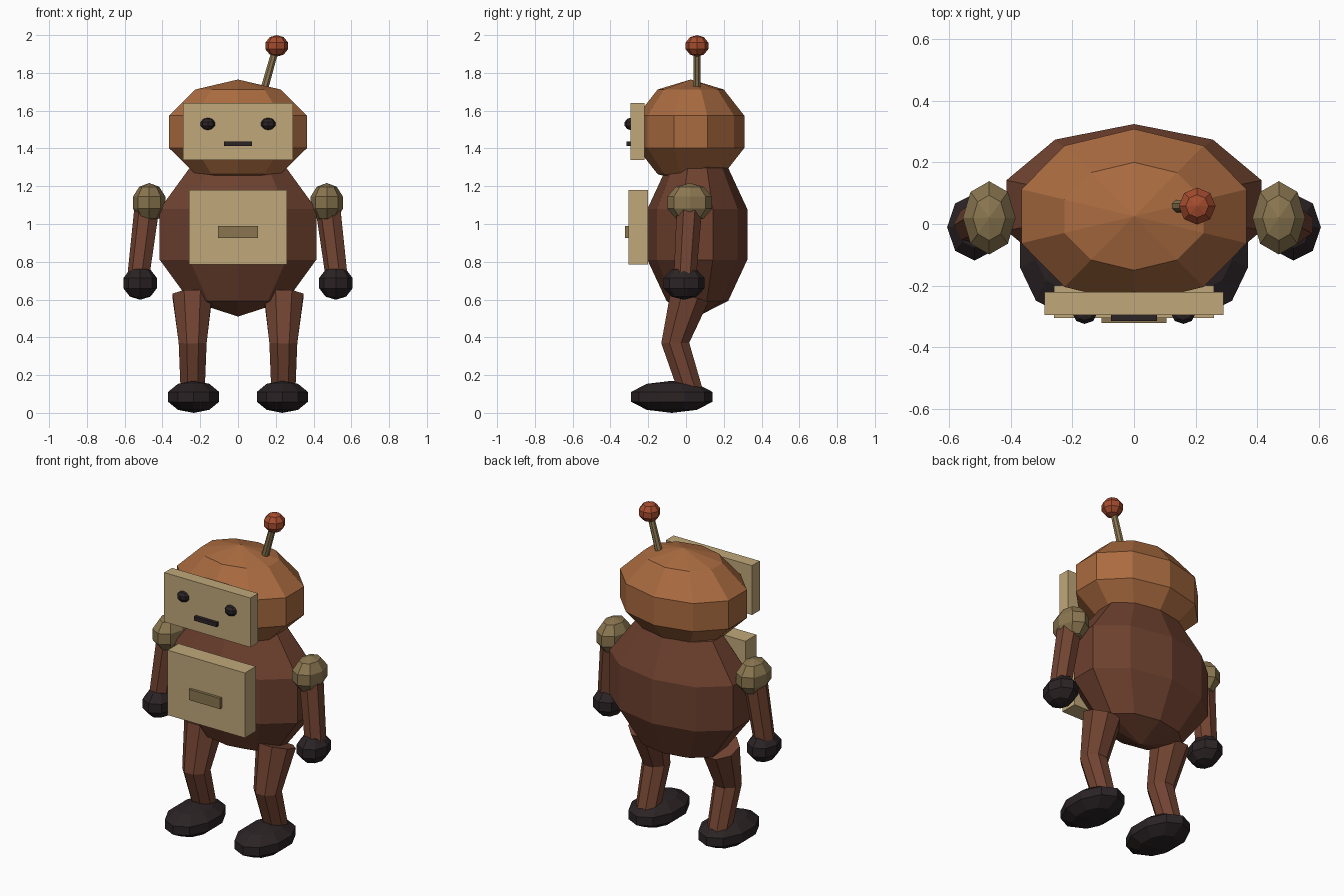
import bpy, math
from mathutils import Vector

if "Cube" in bpy.data.objects:
    bpy.data.objects.remove(bpy.data.objects["Cube"])


def colour(name, r, g, b):
    m = bpy.data.materials.new(name)
    lin = [((c / 255 + 0.055) / 1.055) ** 2.4 for c in (r, g, b)]
    m.diffuse_color = (*lin, 1)
    m.use_nodes = True
    m.node_tree.nodes["Principled BSDF"].inputs["Base Color"].default_value = m.diffuse_color
    return m


BROWN = colour("dark_brown", 110, 65, 47)
LIMB = colour("limb_brown", 114, 68, 50)
COPPER = colour("copper", 170, 107, 64)
CREAM = colour("cream", 192, 168, 122)
OLIVE = colour("olive_tan", 138, 118, 80)
BLACK = colour("charcoal", 43, 35, 37)
RED = colour("rust_red", 165, 76, 46)


def add(name, verts, faces, mat):
    me = bpy.data.meshes.new(name)
    me.from_pydata(verts, [], faces)
    me.materials.append(mat)
    me.update()
    ob = bpy.data.objects.new(name, me)
    bpy.context.collection.objects.link(ob)
    return ob


def skin(rings, n):
    """Quads joining consecutive rings of n points."""
    return [(k * n + i, k * n + (i + 1) % n, (k + 1) * n + (i + 1) % n, (k + 1) * n + i)
            for k in range(rings - 1) for i in range(n)]


def ball(name, centre, radii, n, mat, bands=5):
    """Faceted ellipsoid with a vertex column facing front."""
    c, r = Vector(centre), radii
    verts = []
    for k in range(1, bands):
        p = -math.pi / 2 + math.pi * k / bands
        for i in range(n):
            a = math.tau * i / n - math.pi / 2
            verts.append(c + Vector((r[0] * math.cos(p) * math.cos(a),
                                     r[1] * math.cos(p) * math.sin(a),
                                     r[2] * math.sin(p))))
    faces = skin(bands - 1, n)
    lo = len(verts)
    verts += [c - Vector((0, 0, r[2])), c + Vector((0, 0, r[2]))]
    top = (bands - 2) * n
    for i in range(n):
        j = (i + 1) % n
        faces += [(lo, j, i), (lo + 1, top + i, top + j)]
    return add(name, verts, faces, mat)


def tube(name, path, radii, n, mat):
    """Tapered, faceted tube running upwards through the path points."""
    pts = [Vector(p) for p in path]
    verts = []
    for k, (p, r) in enumerate(zip(pts, radii)):
        d = (pts[min(k + 1, len(pts) - 1)] - pts[max(k - 1, 0)]).normalized()
        u = Vector((0, 1, 0)).cross(d).normalized()
        v = d.cross(u)
        for i in range(n):
            a = math.tau * (i + 0.5) / n
            verts.append(p + r * (math.cos(a) * u + math.sin(a) * v))
    faces = skin(len(pts), n)
    end = (len(pts) - 1) * n
    faces += [tuple(range(n))[::-1], tuple(range(end, end + n))]
    return add(name, verts, faces, mat)


def box(name, x, y, z, mat):
    verts = [(a, b, c) for c in z for a, b in
             ((x[0], y[0]), (x[1], y[0]), (x[1], y[1]), (x[0], y[1]))]
    return add(name, verts, skin(2, 4) + [(3, 2, 1, 0), (4, 5, 6, 7)], mat)


# Torso and head
ball("torso", (0, 0.06, 0.945), (0.458, 0.278, 0.435), 10, BROWN)
ball("head", (0, 0.025, 1.488), (0.404, 0.298, 0.277), 10, COPPER)

# Face plate, chest plate and their details
box("face_plate", (-0.29, 0.29), (-0.295, -0.22), (1.34, 1.64), CREAM)
box("mouth", (-0.075, 0.075), (-0.315, -0.29), (1.413, 1.438), BLACK)
box("chest_plate", (-0.26, 0.26), (-0.305, -0.2), (0.785, 1.18), CREAM)
box("chest_slot", (-0.105, 0.105), (-0.322, -0.3), (0.925, 0.99), OLIVE)

# Antenna leaning to one side
tube("antenna_rod", [(0.135, 0.058, 1.70), (0.2, 0.058, 1.93)], (0.022, 0.019), 8, OLIVE)
ball("antenna_tip", (0.205, 0.058, 1.943), (0.063, 0.063, 0.057), 8, RED)

# Paired parts
for s, side in ((-1, "left"), (1, "right")):
    ball(side + "_eye", (s * 0.16, -0.292, 1.53), (0.041, 0.034, 0.033), 8, BLACK)
    ball(side + "_shoulder", (s * 0.47, 0.02, 1.113), (0.09, 0.125, 0.104), 8, OLIVE)
    tube(side + "_arm", [(s * 0.525, -0.005, 0.72), (s * 0.48, 0.018, 1.08)],
         (0.061, 0.069), 7, LIMB)
    ball(side + "_hand", (s * 0.518, -0.01, 0.687), (0.093, 0.114, 0.088), 8, BLACK)
    tube(side + "_leg", [(s * 0.24, 0.03, 0.10), (s * 0.24, -0.057, 0.37),
                         (s * 0.242, 0.02, 0.62)], (0.068, 0.08, 0.113), 8, LIMB)
    ball(side + "_foot", (s * 0.235, -0.075, 0.085), (0.149, 0.226, 0.085), 10, BLACK)
